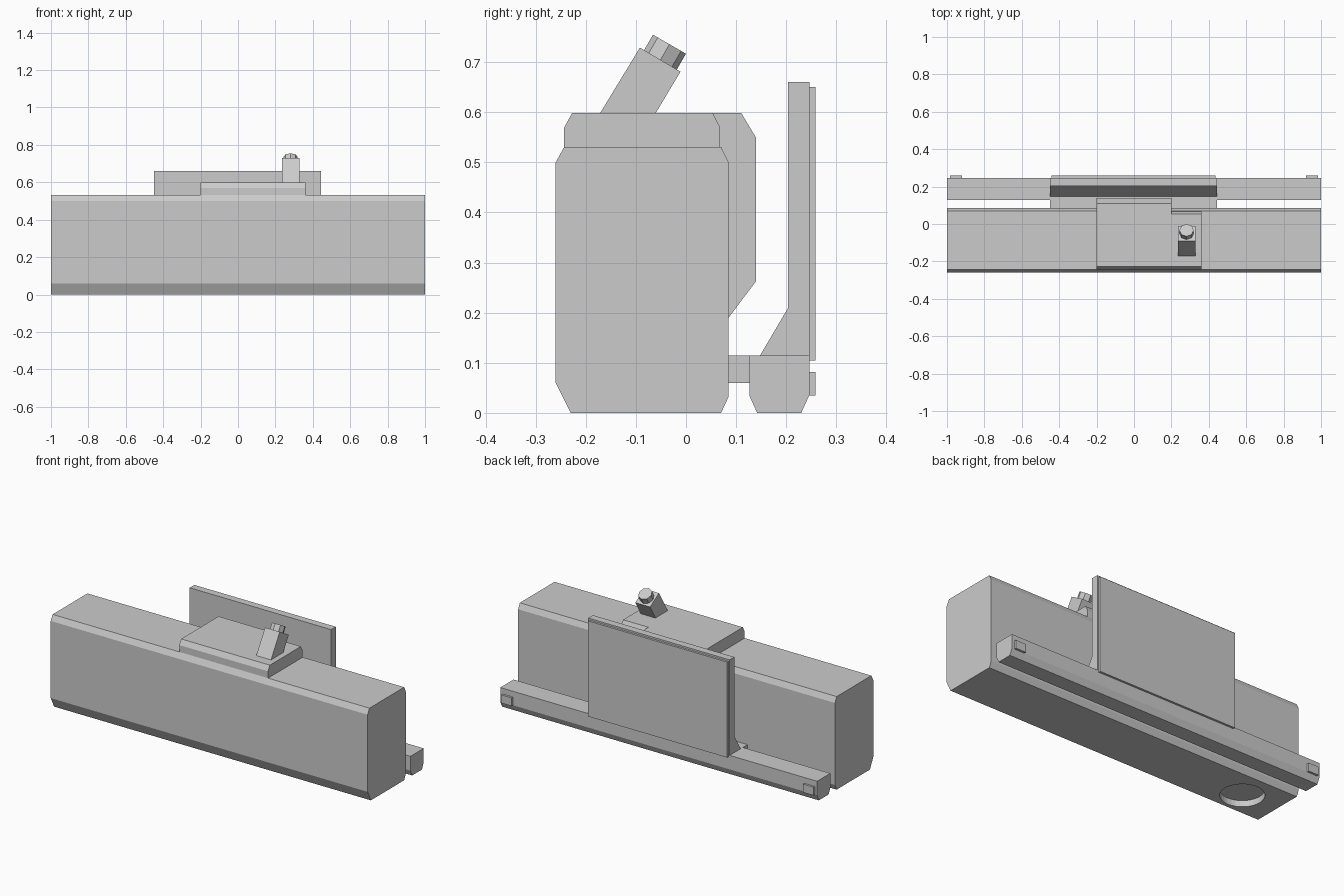
import bpy, bmesh, math
from mathutils import Vector

if "Cube" in bpy.data.objects:
    bpy.data.objects.remove(bpy.data.objects["Cube"])


def prism(name, profile, x0, x1):
    """Extrude a (y, z) profile along x."""
    bm = bmesh.new()
    face = bm.faces.new([bm.verts.new((x0, y, z)) for y, z in profile])
    ext = bmesh.ops.extrude_face_region(bm, geom=[face])
    verts = [g for g in ext["geom"] if isinstance(g, bmesh.types.BMVert)]
    bmesh.ops.translate(bm, verts=verts, vec=(x1 - x0, 0, 0))
    bmesh.ops.recalc_face_normals(bm, faces=bm.faces)
    mesh = bpy.data.meshes.new(name)
    bm.to_mesh(mesh)
    bm.free()
    obj = bpy.data.objects.new(name, mesh)
    bpy.context.collection.objects.link(obj)
    return obj


def box(name, x0, x1, y0, y1, z0, z1):
    return prism(name, [(y0, z0), (y1, z0), (y1, z1), (y0, z1)], x0, x1)


def cylinder(name, sides, radius, depth, loc, tilt=0.0):
    bpy.ops.mesh.primitive_cylinder_add(vertices=sides, radius=radius, depth=depth,
                                        location=loc, rotation=(tilt, 0, 0))
    obj = bpy.context.object
    obj.name = name
    return obj


# Long main body with chamfered edges
body = prism("main_body", [(-0.23, 0), (0.07, 0), (0.085, 0.032), (0.085, 0.5), (0.07, 0.531),
                           (-0.243, 0.531), (-0.26, 0.5), (-0.26, 0.06)], -1, 1)

# Round recess in the underside
cutter = cylinder("recess_cutter", 32, 0.113, 0.07, (-0.784, -0.095, 0))
cutter.hide_render = True
cutter.hide_set(True)
cut = body.modifiers.new("recess", 'BOOLEAN')
cut.operation = 'DIFFERENCE'
cut.solver = 'EXACT'
cut.object = cutter
bpy.context.view_layer.objects.active = body
with bpy.context.temp_override(object=body, active_object=body):
    bpy.ops.object.modifier_apply(modifier="recess")
bpy.data.objects.remove(cutter, do_unlink=True)

# Raised housing that wraps over the top and down the back
prism("top_housing", [(-0.243, 0.531), (-0.243, 0.57), (-0.227, 0.599), (0.11, 0.599),
                      (0.14, 0.549), (0.14, 0.263), (0.085, 0.19), (0.085, 0.5),
                      (0.07, 0.531)], -0.2, 0.2)
prism("side_housing", [(-0.243, 0.531), (-0.243, 0.57), (-0.227, 0.599), (0.053, 0.599),
                       (0.068, 0.57), (0.068, 0.531)], 0.2, 0.36)

# Slanted stem with a small button on its tip
prism("stem", [(-0.171, 0.599), (-0.06, 0.599), (-0.011, 0.681), (-0.092, 0.729)], 0.235, 0.328)
tilt = -math.radians(30)
axis = Vector((0, 0.5, 0.866))
tip = Vector((0.281, -0.0505, 0.7055))
cylinder("stem_button", 8, 0.038, 0.07, tip, tilt)

# Rear bar and the connector to the body
prism("rear_bar", [(0.127, 0.115), (0.127, 0.033), (0.142, 0), (0.23, 0),
                   (0.246, 0.035), (0.246, 0.115)], -1, 1)
box("connector", -0.448, 0.445, 0.085, 0.127, 0.06, 0.115)

# Upright back plate and its thin outer panel
prism("back_plate", [(0.148, 0.115), (0.204, 0.21), (0.204, 0.66), (0.246, 0.66),
                     (0.246, 0.115)], -0.448, 0.445)
box("outer_panel", -0.44, 0.437, 0.246, 0.258, 0.105, 0.65)

# Small pads at both ends of the rear bar
for side, label in ((-1, "left"), (1, "right")):
    a, b = sorted((side * 0.92, side * 0.985))
    box(label + "_pad", a, b, 0.246, 0.258, 0.035, 0.082)
